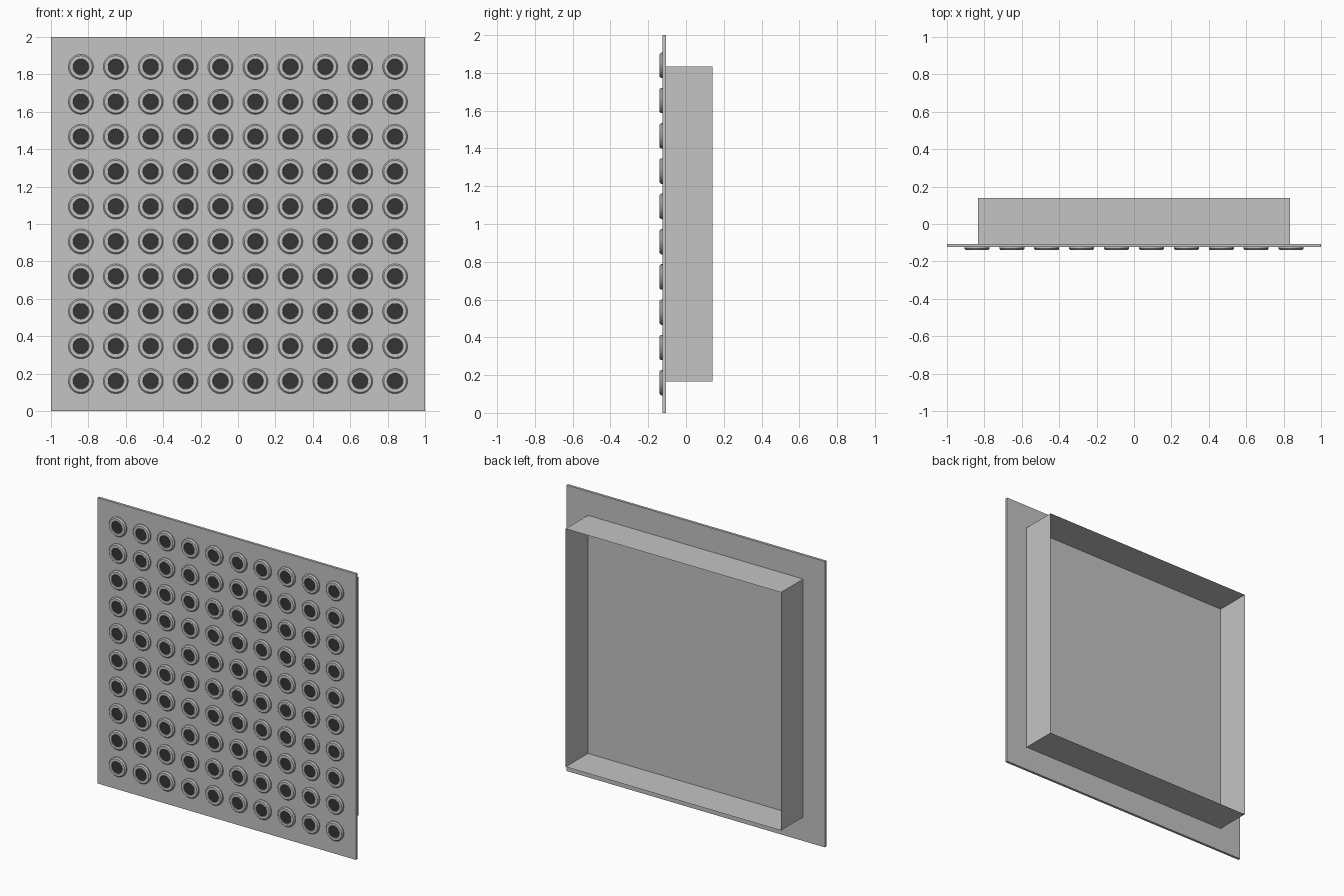
import bpy, bmesh, math
from mathutils import Matrix

if "Cube" in bpy.data.objects:
    bpy.data.objects.remove(bpy.data.objects["Cube"])


def material(name, value):
    m = bpy.data.materials.new(name)
    m.diffuse_color = (value, value, value, 1)
    m.use_nodes = True
    m.node_tree.nodes["Principled BSDF"].inputs["Base Color"].default_value = m.diffuse_color
    return m


GREY = material("light grey", 0.55)
DARK = material("dark grey", 0.035)


def finish(name, bm, mats):
    mesh = bpy.data.meshes.new(name)
    bm.to_mesh(mesh)
    bm.free()
    for m in mats:
        mesh.materials.append(m)
    obj = bpy.data.objects.new(name, mesh)
    bpy.context.collection.objects.link(obj)
    return obj


# Thin square front panel
bm = bmesh.new()
bmesh.ops.create_cube(bm, size=1, matrix=Matrix.Translation((0, -0.115, 1)) @ Matrix.Diagonal((2, 0.018, 2, 1)))
finish("front_panel", bm, [GREY])

# Open sheet frame behind the panel
bm = bmesh.new()
R, Y0, Y1 = 0.833, -0.106, 0.14
corners = [(-R, 1 - R), (R, 1 - R), (R, 1 + R), (-R, 1 + R)]
front = [bm.verts.new((x, Y0, z)) for x, z in corners]
back = [bm.verts.new((x, Y1, z)) for x, z in corners]
for i in range(4):
    j = (i + 1) % 4
    bm.faces.new((front[i], front[j], back[j], back[i]))
finish("rear_frame", bm, [GREY])

# One round button: bevelled ring with a dark face
SIDES = 32
PROFILE = [(0.067, -0.122), (0.067, -0.132), (0.060, -0.14), (0.043, -0.14), (0.041, -0.138)]
bm = bmesh.new()
rings = []
for r, y in PROFILE:
    rings.append([bm.verts.new((r * math.cos(2 * math.pi * k / SIDES), y,
                                r * math.sin(2 * math.pi * k / SIDES))) for k in range(SIDES)])
for a, b in zip(rings, rings[1:]):
    for k in range(SIDES):
        n = (k + 1) % SIDES
        bm.faces.new((a[k], a[n], b[n], b[k]))
cap = bm.faces.new(rings[-1])
cap.material_index = 1
bm.normal_update()
button = finish("button", bm, [GREY, DARK])
bpy.context.view_layer.objects.active = button
button.select_set(True)
bpy.ops.object.shade_smooth_by_angle(angle=math.radians(30))

# Ten by ten grid of buttons
button.location = (-0.84, 0, 0.16)
for name, axis in (("columns", 0), ("rows", 2)):
    arr = button.modifiers.new(name, 'ARRAY')
    arr.count = 10
    arr.use_relative_offset = False
    arr.use_constant_offset = True
    offset = [0, 0, 0]
    offset[axis] = 1.68 / 9
    arr.constant_offset_displace = offset
